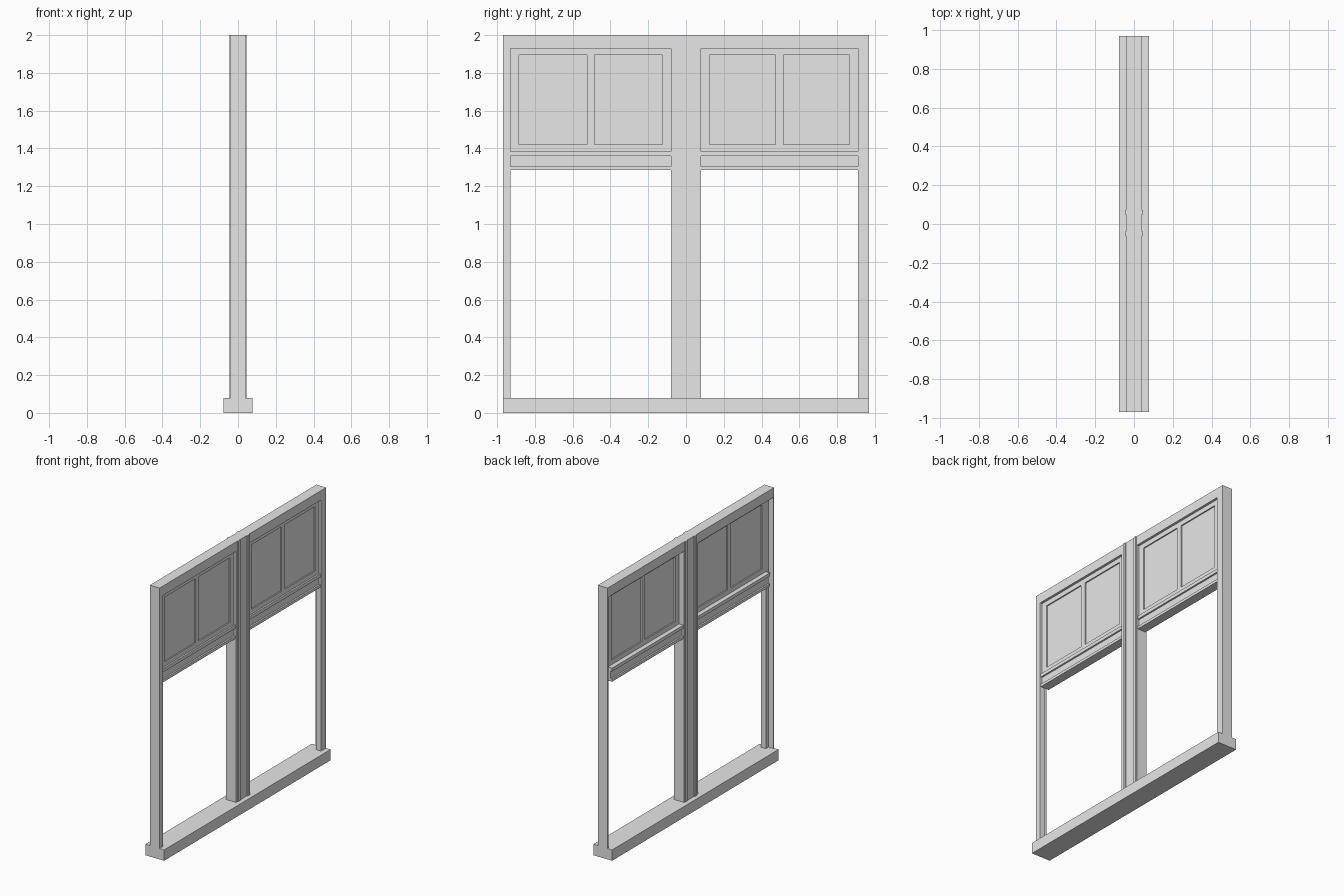
import bpy
import bmesh

cube = bpy.data.objects.get("Cube")
if cube:
    bpy.data.objects.remove(cube, do_unlink=True)

grey = bpy.data.materials.new("pale_grey")
grey.use_nodes = True
grey.diffuse_color = (0.8, 0.8, 0.8, 1)
grey.node_tree.nodes["Principled BSDF"].inputs["Base Color"].default_value = (0.8, 0.8, 0.8, 1)


def build(name, boxes):
    """Make one object from boxes given as (x range, y range, z range)."""
    bm = bmesh.new()
    for ranges in boxes:
        verts = bmesh.ops.create_cube(bm, size=1)["verts"]
        for v in verts:
            for axis, (low, high) in enumerate(ranges):
                v.co[axis] = low + (v.co[axis] + 0.5) * (high - low)
    mesh = bpy.data.meshes.new(name)
    bm.to_mesh(mesh)
    bm.free()
    mesh.materials.append(grey)
    obj = bpy.data.objects.new(name, mesh)
    bpy.context.collection.objects.link(obj)
    return obj


END, DEPTH, TOP, SILL = 0.97, 0.04, 2.0, 0.08
HEAD = 1.93
POST = 0.08
FRONT, BACK, FULL = (0, DEPTH), (-DEPTH, 0), (-DEPTH, DEPTH)
height = (SILL, HEAD)

# Outer frame: sill, head and rebated end stiles
build("sill", [((-0.077, 0.077), (-END, END), (0, SILL))])
build("head_rail", [(FULL, (-END, END), (HEAD, TOP))])
build("stile_front_end", [(FRONT, (-END, -0.93), height), (BACK, (-END, -0.96), height)])
build("stile_back_end", [(FRONT, (0.91, END), height), (BACK, (0.96, END), height)])

# Central post with a raised bead along each edge of both faces
build("centre_post", [(FULL, (-POST, POST), height)])
build("post_beads", [((-0.046, 0.046), (y - 0.012, y + 0.012), (SILL, TOP))
                     for y in (-0.05, 0.06)])


def sash(name, y0, y1):
    """Glazed sash: border, central glazing bar and thin panes."""
    x, z0, z1 = (0, 0.022), 1.385, HEAD
    b, mid = 0.045, (y0 + y1) / 2
    build(name + "_frame", [
        (x, (y0, y0 + b), (z0, z1)),
        (x, (y1 - b, y1), (z0, z1)),
        (x, (y0 + b, y1 - b), (z0, z0 + 0.035)),
        (x, (y0 + b, y1 - b), (z1 - 0.035, z1)),
        (x, (mid - 0.02, mid + 0.02), (z0 + 0.035, z1 - 0.035)),
    ])
    build(name + "_glass", [((0.009, 0.013), (y0 + b, y1 - b), (z0 + 0.035, z1 - 0.035))])


def bottom_rail(name, y0, y1):
    """Deep rail with a shallow groove on both faces."""
    x = (-0.034, 0.034)
    build(name, [
        (x, (y0, y1), (1.285, 1.305)),
        ((-0.022, 0.022), (y0, y1), (1.305, 1.36)),
        (x, (y0, y1), (1.36, 1.385)),
    ])


for label, y0, y1 in (("front_end", -0.93, -POST), ("back_end", POST, 0.91)):
    sash("sash_" + label, y0, y1)
    bottom_rail("bottom_rail_" + label, y0, y1)
